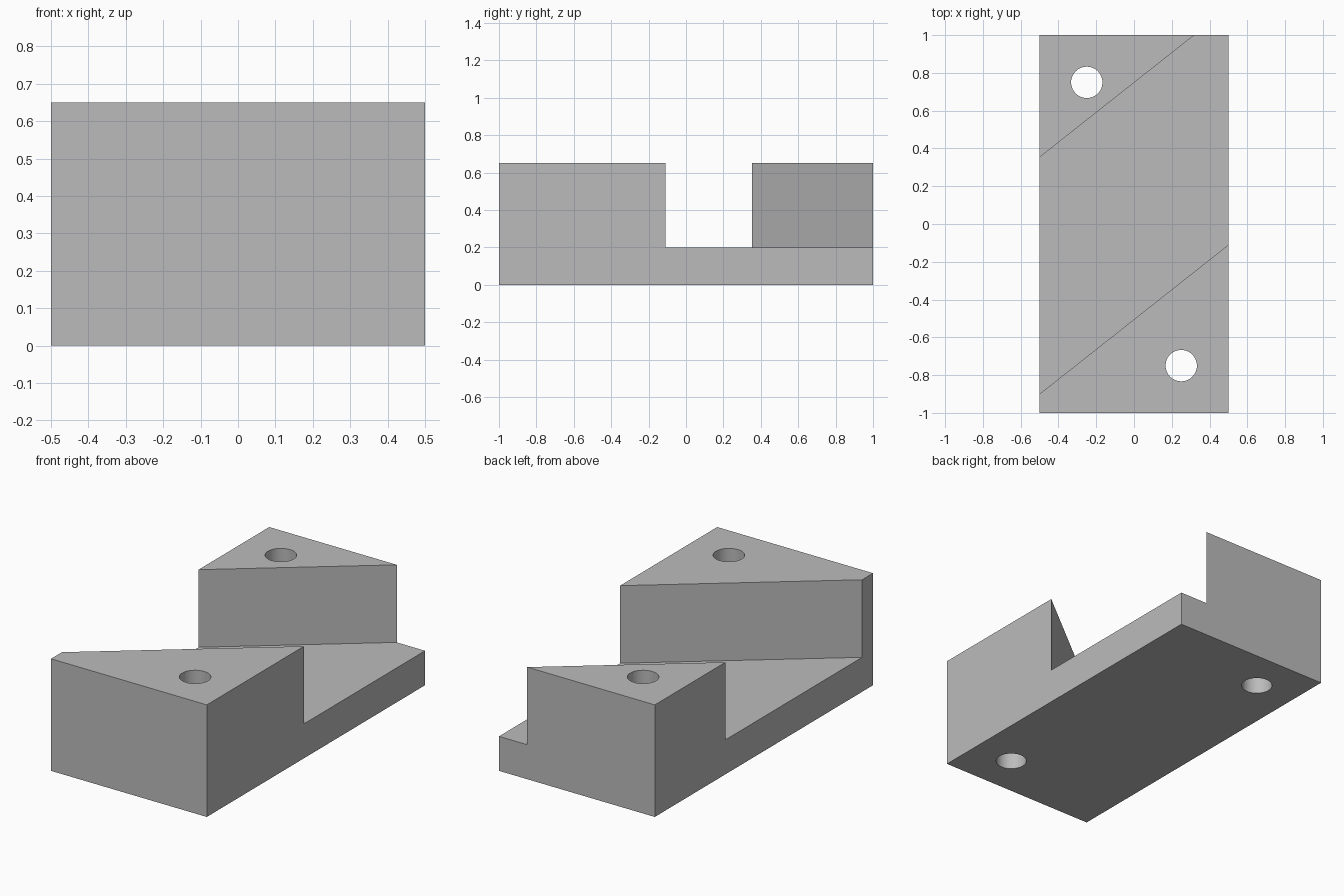
import bpy
import bmesh
import math

cube = bpy.data.objects.get("Cube")
if cube:
    bpy.data.objects.remove(cube, do_unlink=True)

# Single grey material
grey = bpy.data.materials.new("plain_grey")
grey.use_nodes = True
colour = (0.5, 0.5, 0.5, 1)
grey.diffuse_color = colour
grey.node_tree.nodes["Principled BSDF"].inputs["Base Color"].default_value = colour


def prism(name, outline, z0, z1):
    """Extrude a plan outline between two heights."""
    bm = bmesh.new()
    face = bm.faces.new([bm.verts.new((x, y, z0)) for x, y in outline])
    top = bmesh.ops.extrude_face_region(bm, geom=[face])["geom"]
    verts = [v for v in top if isinstance(v, bmesh.types.BMVert)]
    bmesh.ops.translate(bm, verts=verts, vec=(0, 0, z1 - z0))
    bmesh.ops.recalc_face_normals(bm, faces=bm.faces)
    mesh = bpy.data.meshes.new(name)
    bm.to_mesh(mesh)
    bm.free()
    mesh.materials.append(grey)
    obj = bpy.data.objects.new(name, mesh)
    bpy.context.collection.objects.link(obj)
    return obj


def circle(cx, cy, radius, sides=48):
    angles = [math.tau * i / sides for i in range(sides)]
    return [(cx + radius * math.cos(a), cy + radius * math.sin(a)) for a in angles]


def cut(target, cutter):
    """Subtract the cutter, then discard it."""
    cutter.hide_render = True
    mod = target.modifiers.new(cutter.name, "BOOLEAN")
    mod.operation = "DIFFERENCE"
    mod.solver = "EXACT"
    mod.object = cutter
    bpy.ops.object.modifier_apply(modifier=mod.name)
    bpy.data.objects.remove(cutter, do_unlink=True)


# Rectangular body
W, H = 0.5, 0.65
body = prism("slotted_block", [(-W, -1), (W, -1), (W, 1), (-W, 1)], 0, H)
bpy.ops.object.select_all(action="DESELECT")
body.select_set(True)
bpy.context.view_layer.objects.active = body

# Diagonal channel across the body, leaving a floor
slope, front, back, reach = 0.79, -0.505, 0.748, 0.8
channel = [(x, offset + slope * x) for x, offset in
           ((-reach, front), (reach, front), (reach, back), (-reach, back))]
cut(body, prism("channel_cutter", channel, 0.2, 1))

# Bolt holes through both raised corners
for side in (-1, 1):
    cut(body, prism("hole_cutter", circle(0.25 * side, -0.75 * side, 0.083), -0.2, 1))

bpy.ops.object.shade_smooth_by_angle(angle=math.radians(30))
